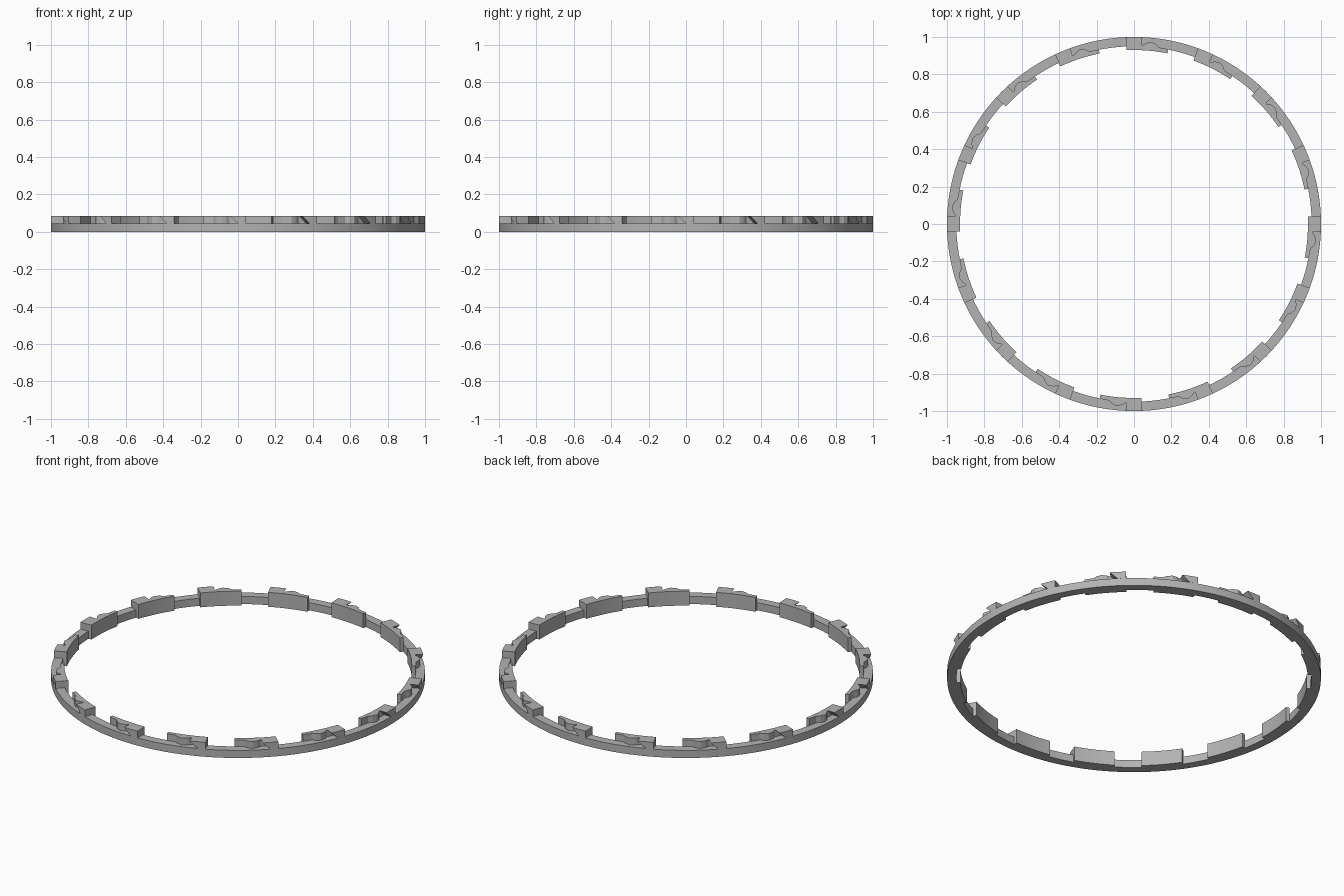
import bpy
import bmesh
from math import sin, cos, pi, radians

TEETH = 16
R_OUT, R_RING, R_PAD = 1.0, 0.95, 0.93   # outer rim, ring bore, tooth inner face
Z_RING, Z_TOP = 0.045, 0.085

cube = bpy.data.objects.get("Cube")
if cube:
    bpy.data.objects.remove(cube)

grey = bpy.data.materials.new("plain grey")
grey.use_nodes = True
colour = (0.45, 0.45, 0.45, 1)
grey.diffuse_color = colour
grey.node_tree.nodes["Principled BSDF"].inputs["Base Color"].default_value = colour


def polar(r, a, z):
    """Point at clockwise angle a (radians) from the back."""
    return (r * sin(a), r * cos(a), z)


def sweep(bm, sections, closed=False):
    """Skin four-cornered sections (r_in, r_out, low angle, high angle, z0, z1)."""
    loops = []
    for r0, r1, lo, hi, z0, z1 in sections:
        corners = ((r0, lo, z0), (r1, lo, z0), (r1, hi, z1), (r0, hi, z1))
        loops.append([bm.verts.new(polar(*c)) for c in corners])
    pairs = list(zip(loops, loops[1:]))
    if closed:
        pairs.append((loops[-1], loops[0]))
    else:
        bm.faces.new(loops[0])
        bm.faces.new(loops[-1])
    for a, b in pairs:
        for i in range(4):
            j = (i + 1) % 4
            bm.faces.new((a[i], a[j], b[j], b[i]))


def finish(bm, name):
    bmesh.ops.recalc_face_normals(bm, faces=bm.faces)
    mesh = bpy.data.meshes.new(name)
    bm.to_mesh(mesh)
    bm.free()
    mesh.materials.append(grey)
    obj = bpy.data.objects.new(name, mesh)
    bpy.context.collection.objects.link(obj)
    bpy.ops.object.select_all(action="DESELECT")
    obj.select_set(True)
    bpy.context.view_layer.objects.active = obj
    bpy.ops.object.shade_smooth_by_angle(angle=radians(25))
    return obj


def wave_radius(deg):
    """Outer outline of the tooth tail: a hump beside the block, then flat."""
    knots = [(-3, 0.955), (2.5, 0.955), (4.2, 0.972), (5.4, 0.978),
             (6.6, 0.971), (8.2, 0.953), (12, 0.951)]
    for (a, ra), (b, rb) in zip(knots, knots[1:]):
        if deg <= b:
            t = (deg - a) / (b - a)
            t = t * t * (3 - 2 * t)
            return ra + (rb - ra) * t


# Plain base ring
bm = bmesh.new()
steps = 192
sweep(bm, [(R_RING, R_OUT, a, a, 0, Z_RING)
           for a in (2 * pi * i / steps for i in range(steps))], closed=True)
finish(bm, "base_ring")

# One tooth: full-height inner pad, wavy tail and undercut block
START, BLOCK, END = -2.5, 2.5, 11.1
bm = bmesh.new()
angles = [START + (END - START) * i / 32 for i in range(33)]
sweep(bm, [(R_PAD, R_RING, radians(d), radians(d), 0, Z_RING) for d in angles])
sweep(bm, [(R_PAD, wave_radius(d), radians(d), radians(d), Z_RING, Z_TOP)
           for d in angles])
block = []
for i in range(7):
    t = i / 6
    low = START * (1 - t)
    high = START + (BLOCK - START) * t
    block.append((0.94, R_OUT, radians(low), radians(high), Z_RING, Z_TOP))
sweep(bm, block)
tooth = finish(bm, "tooth_1")

# Repeat the tooth around the ring
for i in range(1, TEETH):
    copy = bpy.data.objects.new(f"tooth_{i + 1}", tooth.data)
    copy.rotation_euler.z = -2 * pi * i / TEETH
    bpy.context.collection.objects.link(copy)
